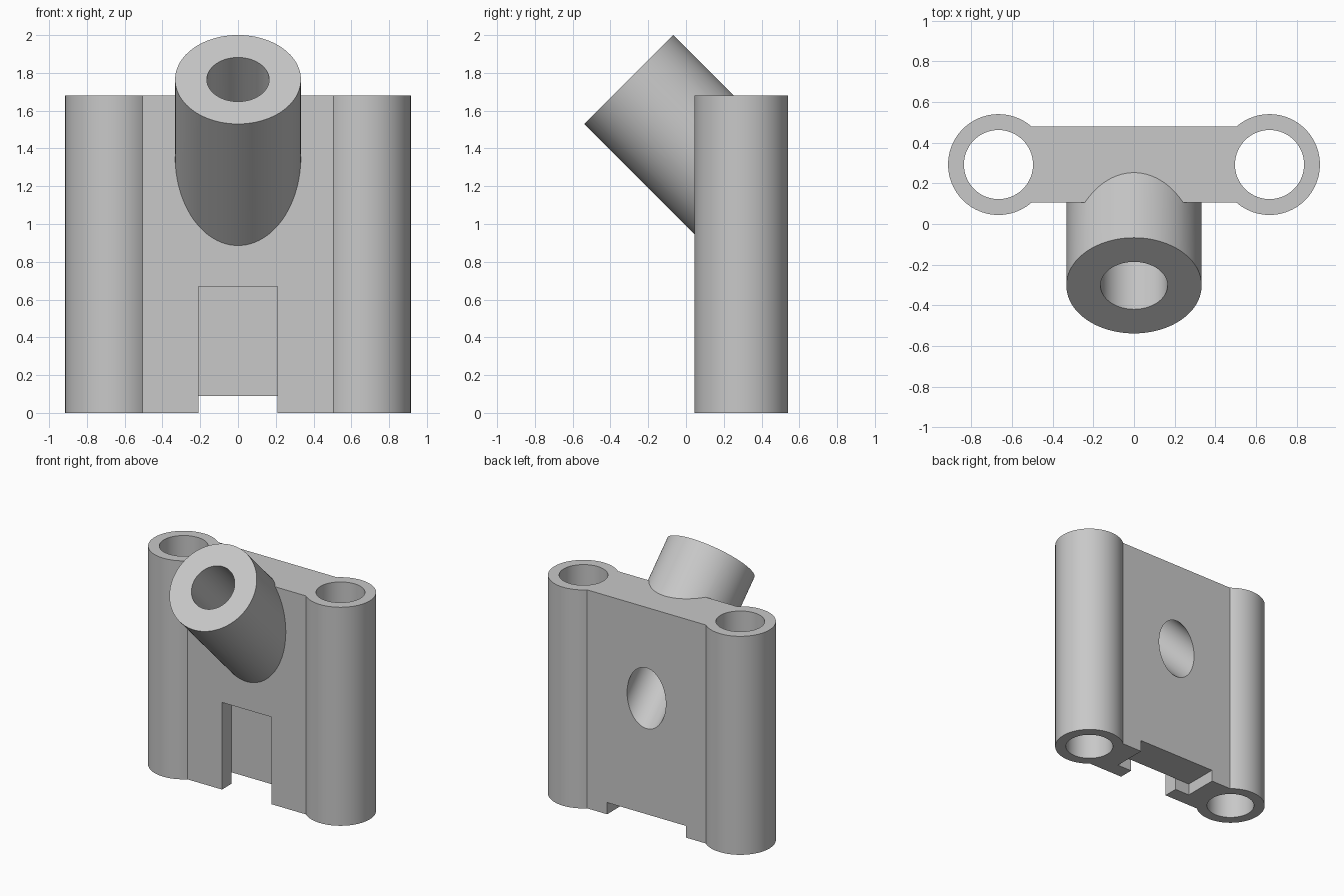
import bpy
import bmesh
from math import radians
from mathutils import Matrix, Vector

if "Cube" in bpy.data.objects:
    bpy.data.objects.remove(bpy.data.objects["Cube"], do_unlink=True)

HEIGHT = 1.68
FRONT, BACK = 0.105, 0.48
MID = (FRONT + BACK) / 2
POST_X = 0.667
SPOUT_END = Vector((0, -0.303, 1.765))
SPOUT_TILT = Matrix.Rotation(radians(45), 4, "X")

grey = bpy.data.materials.new("plain_grey")
grey.use_nodes = True
colour = (0.58, 0.58, 0.58, 1)
grey.diffuse_color = colour
grey.node_tree.nodes["Principled BSDF"].inputs["Base Color"].default_value = colour


def make_object(name, bm):
    bmesh.ops.recalc_face_normals(bm, faces=bm.faces)
    mesh = bpy.data.meshes.new(name)
    bm.to_mesh(mesh)
    bm.free()
    mesh.materials.append(grey)
    obj = bpy.data.objects.new(name, mesh)
    bpy.context.collection.objects.link(obj)
    return obj


def box(name, low, high):
    bm = bmesh.new()
    low, high = Vector(low), Vector(high)
    size = Matrix.Diagonal((high - low).to_4d())
    size[3][3] = 1
    bmesh.ops.create_cube(bm, size=1, matrix=Matrix.Translation((low + high) / 2) @ size)
    return make_object(name, bm)


def cylinder(name, radius, low, high, place, clip_y=None):
    """Cylinder along local z from low to high, optionally cut off behind a y plane."""
    bm = bmesh.new()
    middle = Matrix.Translation((0, 0, (low + high) / 2))
    bmesh.ops.create_cone(bm, cap_ends=True, segments=96, radius1=radius,
                          radius2=radius, depth=high - low, matrix=place @ middle)
    if clip_y is not None:
        bmesh.ops.bisect_plane(bm, geom=bm.verts[:] + bm.edges[:] + bm.faces[:],
                               plane_co=(0, clip_y, 0), plane_no=(0, 1, 0), clear_outer=True)
        bmesh.ops.holes_fill(bm, edges=[e for e in bm.edges if e.is_boundary])
    return make_object(name, bm)


def combine(target, tool, operation):
    """Apply a boolean and discard the tool object."""
    tool.hide_render = True
    mod = target.modifiers.new(operation.lower(), "BOOLEAN")
    mod.operation, mod.solver, mod.object = operation, "EXACT", tool
    bpy.context.view_layer.objects.active = target
    bpy.ops.object.modifier_apply(modifier=mod.name)
    bpy.data.objects.remove(tool, do_unlink=True)


# Flat web between the two posts
bracket = box("bracket_body", (-POST_X, FRONT, 0), (POST_X, BACK, HEIGHT))

# Round posts on both sides
posts = [Matrix.Translation((side * POST_X, MID, 0)) for side in (-1, 1)]
for place in posts:
    combine(bracket, cylinder("post", 0.248, 0, HEIGHT, place), "UNION")

# Slanted spout rising from the front
slant = Matrix.Translation(SPOUT_END) @ SPOUT_TILT
combine(bracket, cylinder("spout", 0.333, -1.3, 0, slant, clip_y=0.32), "UNION")

# Bores through the posts and the spout
for place in posts:
    combine(bracket, cylinder("post_bore", 0.17, -0.1, HEIGHT + 0.1, place), "DIFFERENCE")
combine(bracket, cylinder("spout_bore", 0.165, -1.6, 0.1, slant), "DIFFERENCE")

# Front recess and the wider low slot behind it
recess_back = FRONT + 0.113
combine(bracket, box("front_recess", (-0.21, FRONT - 0.1, -0.1), (0.21, recess_back, 0.67)), "DIFFERENCE")
combine(bracket, box("rear_slot", (-0.335, recess_back, -0.1), (0.335, BACK + 0.1, 0.09)), "DIFFERENCE")

# Smooth round walls, crisp edges
bpy.ops.object.select_all(action="DESELECT")
bracket.select_set(True)
bpy.context.view_layer.objects.active = bracket
bpy.ops.object.shade_smooth_by_angle(angle=radians(30))
